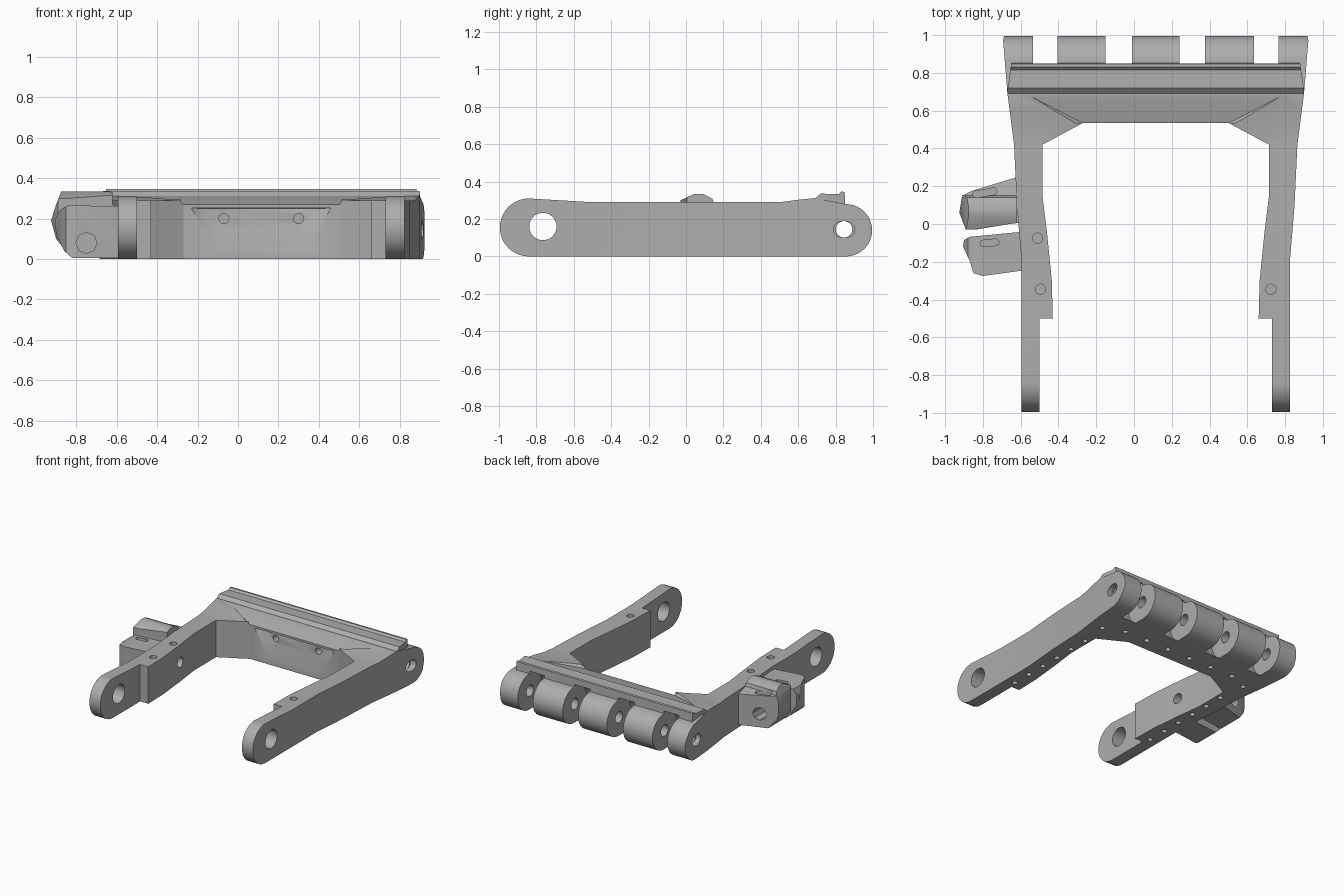
import bpy, bmesh, math
from mathutils import Vector

cube = bpy.data.objects.get("Cube")
if cube:
    bpy.data.objects.remove(cube, do_unlink=True)

MID = 0.115  # x of the frame's mirror plane

grey = bpy.data.materials.new("cast_grey")
grey.use_nodes = True
colour = (0.42, 0.42, 0.42, 1)
grey.diffuse_color = colour
grey.node_tree.nodes["Principled BSDF"].inputs["Base Color"].default_value = colour


def make(name, bm):
    bmesh.ops.recalc_face_normals(bm, faces=bm.faces)
    mesh = bpy.data.meshes.new(name)
    bm.to_mesh(mesh)
    bm.free()
    mesh.materials.append(grey)
    obj = bpy.data.objects.new(name, mesh)
    bpy.context.collection.objects.link(obj)
    return obj


def add_prism(bm, pts, axis, lo, hi):
    """Extrude a 2D outline along the named axis."""
    place = {"x": lambda a, b, t: (t, a, b),
             "y": lambda a, b, t: (a, t, b),
             "z": lambda a, b, t: (a, b, t)}[axis]
    low = [bm.verts.new(place(a, b, lo)) for a, b in pts]
    high = [bm.verts.new(place(a, b, hi)) for a, b in pts]
    bm.faces.new(low)
    bm.faces.new(high[::-1])
    for i in range(len(pts)):
        j = (i + 1) % len(pts)
        bm.faces.new((low[i], high[i], high[j], low[j]))


def prisms(name, *parts):
    bm = bmesh.new()
    for part in parts:
        add_prism(bm, *part)
    return make(name, bm)


def hull(name, pts):
    bm = bmesh.new()
    for p in pts:
        bm.verts.new(p)
    bmesh.ops.convex_hull(bm, input=bm.verts[:])
    return make(name, bm)


def arc(cx, cy, r, a0, a1, n):
    angles = [math.radians(a0 + (a1 - a0) * i / n) for i in range(n + 1)]
    return [(cx + r * math.cos(a), cy + r * math.sin(a)) for a in angles]


def circle(cx, cy, r, n=24):
    return arc(cx, cy, r, 0, 360, n)[:-1]


def slot(cx, cy, length, width, turn=0):
    half = length / 2 - width / 2
    pts = arc(half, 0, width / 2, -90, 90, 6) + arc(-half, 0, width / 2, 90, 270, 6)
    c, s = math.cos(math.radians(turn)), math.sin(math.radians(turn))
    return [(cx + a * c - b * s, cy + a * s + b * c) for a, b in pts]


def combine(obj, other, operation):
    mod = obj.modifiers.new(operation.lower(), "BOOLEAN")
    mod.operation = operation
    mod.solver = "EXACT"
    mod.object = other
    bpy.context.view_layer.objects.active = obj
    bpy.ops.object.modifier_apply(modifier=mod.name)
    bpy.data.objects.remove(other, do_unlink=True)


def cut(obj, *parts):
    combine(obj, prisms("cutter", *parts), "DIFFERENCE")


def finish(obj):
    bpy.ops.object.select_all(action="DESELECT")
    obj.select_set(True)
    bpy.context.view_layer.objects.active = obj
    bpy.ops.object.shade_smooth_by_angle(angle=math.radians(28))


# Frame: U-shaped plan intersected with the side profile
half = [(0.385, 0.535), (0.6, 0.42), (0.6, 0.15), (0.575, -0.05), (0.55, -0.3),
        (0.545, -0.5), (0.615, -0.5), (0.615, -1.05), (0.71, -1.05), (0.71, -0.2),
        (0.735, 0.1), (0.75, 0.42), (0.785, 0.69), (0.808, 0.97), (0.795, 1.05)]
plan = [(MID + u, y) for u, y in half] + [(MID - u, y) for u, y in reversed(half)]
side = (arc(-0.84, 0.155, 0.155, 270, 90, 20)
        + [(-0.5, 0.29), (0.5, 0.29), (0.6, 0.303), (0.69, 0.312)]
        + arc(0.855, 0.14, 0.14, 90, -90, 20))
frame = prisms("frame", (plan, "z", -0.1, 0.6))
combine(frame, prisms("profile", (side, "x", -1.2, 1.2)), "INTERSECT")

# Raised lip over the hinge
lip = [(0.6, 0.2), (0.68, 0.302), (0.72, 0.336), (0.815, 0.333), (0.83, 0.347),
       (0.848, 0.345), (0.853, 0.25)]
lip_plan = [(MID + s * u, y) for s, rows in
            ((1, ((0.76, 0.5), (0.785, 0.71), (0.762, 0.87))),
             (-1, ((0.762, 0.87), (0.785, 0.71), (0.76, 0.5)))) for u, y in rows]
ridge = prisms("lip", (lip, "x", -1.2, 1.2))
combine(ridge, prisms("lip_plan", (lip_plan, "z", 0, 0.6)), "INTERSECT")
combine(frame, ridge, "UNION")

# Sloped top of the crossbeam
combine(frame, hull("slope", [(MID + s * u, y, z) for s in (-1, 1) for u, y, z in
        ((0.36, 0.52, 0.266), (0.36, 0.52, 0.4), (0.68, 0.685, 0.314), (0.68, 0.6, 0.4))]),
        "DIFFERENCE")

# Tapered pocket in the crossbeam front, with two bolt holes
combine(frame, hull("pocket", [(MID + s * u, y, z) for s in (-1, 1) for u, y, z in
        ((0.36, 0.525, 0.255), (0.22, 0.525, 0.02), (0.17, 0.57, 0.16), (0.3, 0.57, 0.25))]),
        "DIFFERENCE")
cut(frame, *[(circle(MID + s * 0.185, 0.2, 0.025, 16), "y", 0.45, 0.66) for s in (-1, 1)])

# Gaps between hinge knuckles, then the pin bore
gaps = [(-0.535, -0.405), (-0.15, -0.01), (0.24, 0.375), (0.635, 0.765)]
cut(frame, *[(circle(0.855, 0.14, 0.16, 40), "x", a, b) for a, b in gaps])
cut(frame, (circle(0.845, 0.145, 0.044), "x", -1.2, 1.2))
cut(frame, *[(slot(0.845, 0.145, 0.115, 0.085), "x", a, b)
             for a, b in ((-1.2, -0.64), (0.87, 1.2))])

# Pivot holes at the arm tips
cut(frame, (circle(-0.765, 0.16, 0.073, 32), "x", -1.2, 1.2))

# Bolt holes in the arm tops and inner face
tops = [(-0.51, -0.075), (-0.495, -0.345), (0.725, -0.345)]
cut(frame, *[(circle(x, y, 0.027, 16), "z", 0.22, 0.5) for x, y in tops])
cut(frame, (circle(-0.06, 0.15, 0.04), "x", -0.54, -0.3))

# Small holes along the underside
under = [(s * 0.635, -0.44 + 0.157 * k) for s in (-1, 1) for k in range(6)]
under += [(-0.5 + 0.2 * k, 0.635) for k in range(6)]
under += [(s * 0.66, 0.57) for s in (-1, 1)]
cut(frame, *[(circle(MID + u, y, 0.02, 12), "z", -0.1, 0.05) for u, y in under])
finish(frame)

# Rear side lug: plan, front and side outlines intersected
rear_plan = [(-0.58, 0.255), (-0.63, 0.245), (-0.86, 0.175), (-0.91, 0.15),
             (-0.925, 0.06), (-0.89, -0.03), (-0.84, -0.03), (-0.66, 0.0), (-0.58, 0.01)]
rear_front = [(-0.58, 0.02), (-0.84, 0.025), (-0.9, 0.1), (-0.925, 0.19), (-0.9, 0.27),
              (-0.875, 0.335), (-0.62, 0.333), (-0.62, 0.27), (-0.58, 0.27)]
rear_side = [(-0.1, -0.1), (-0.1, 0.285), (-0.03, 0.3), (0.05, 0.337), (0.09, 0.335),
             (0.14, 0.31), (0.15, 0.285), (0.3, 0.25), (0.3, -0.1)]
rear = prisms("rear_side_lug", (rear_plan, "z", -0.1, 0.5))
combine(rear, prisms("outline", (rear_front, "y", -0.5, 0.5)), "INTERSECT")
combine(rear, prisms("outline", (rear_side, "x", -1.2, 0)), "INTERSECT")
cut(rear, (slot(-0.79, 0.165, 0.13, 0.035, 10), "z", 0.21, 0.5))
cut(rear, (circle(-0.78, 0.13, 0.05, 8), "y", 0.08, 0.5))
finish(rear)

# Front side lug
front_plan = [(-0.58, -0.245), (-0.8, -0.275), (-0.85, -0.26), (-0.868, -0.2),
              (-0.905, -0.12), (-0.9, -0.085), (-0.87, -0.068), (-0.58, -0.04)]
front_front = [(-0.57, 0.005), (-0.82, 0.005), (-0.86, 0.04), (-0.9, 0.12),
               (-0.907, 0.19), (-0.88, 0.245), (-0.84, 0.265), (-0.57, 0.262)]
front = prisms("front_side_lug", (front_plan, "z", -0.1, 0.5))
combine(front, prisms("outline", (front_front, "y", -0.5, 0.5)), "INTERSECT")
cut(front, (slot(-0.765, -0.1, 0.1, 0.035, 5), "z", 0.17, 0.5))
cut(front, (circle(-0.75, 0.08, 0.052, 8), "y", -0.5, -0.16))
finish(front)
